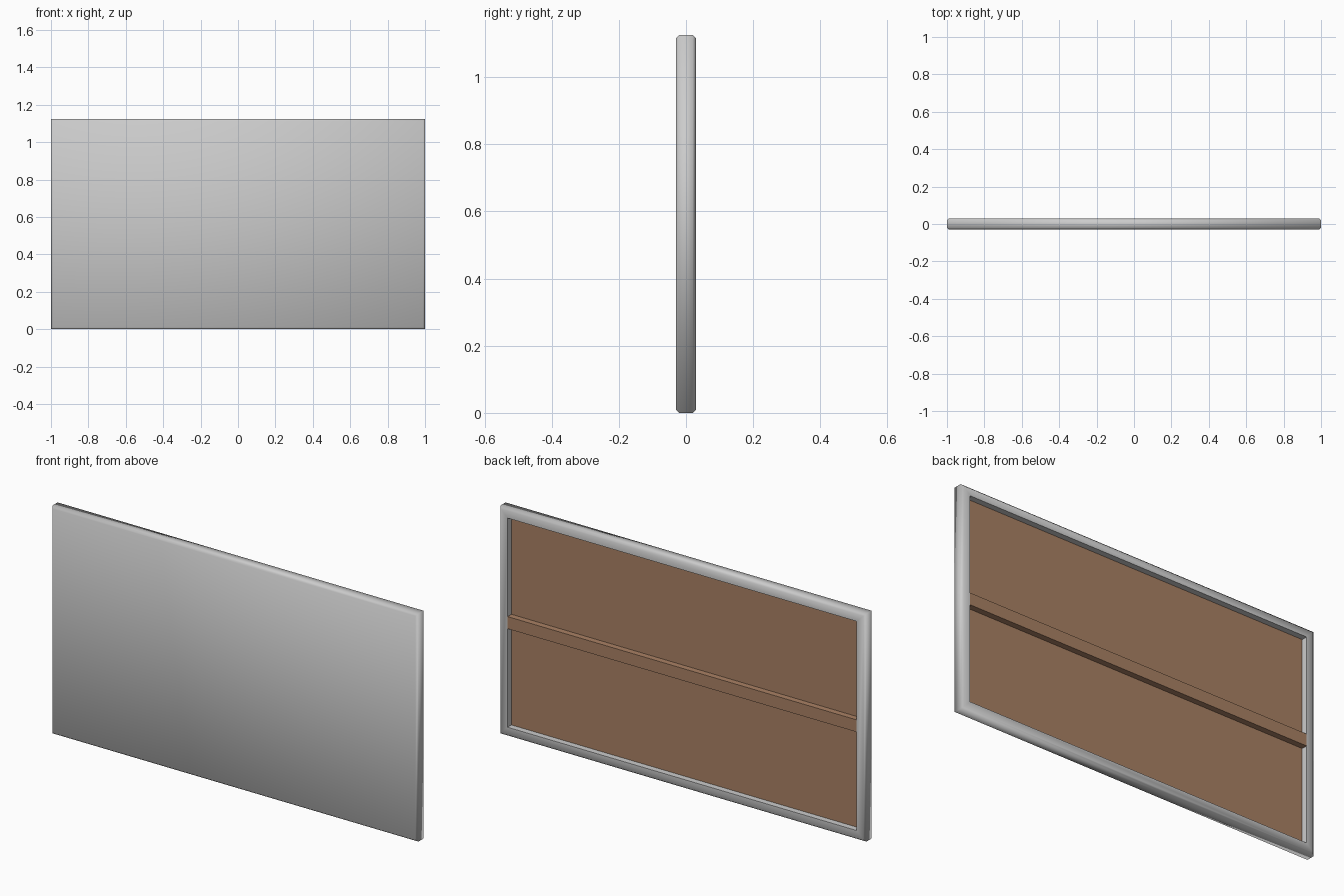
import bpy
import bmesh
import math

W, D, H = 2.0, 0.06, 1.125      # overall size
BEVEL = 0.01                    # chamfer on the front and back rims
RIM = 0.046                     # width of the back rim
FLOOR = 0.0                     # y of the recessed backing surface
SHEET = 0.005                   # thickness of the backing sheet

if "Cube" in bpy.data.objects:
    bpy.data.objects.remove(bpy.data.objects["Cube"], do_unlink=True)


def material(name, rgb):
    mat = bpy.data.materials.new(name)
    mat.use_nodes = True
    colour = (*rgb, 1.0)
    mat.diffuse_color = colour
    bsdf = next(n for n in mat.node_tree.nodes if n.type == 'BSDF_PRINCIPLED')
    bsdf.inputs["Base Color"].default_value = colour
    return mat


def finish(bm, name, mat):
    bmesh.ops.recalc_face_normals(bm, faces=bm.faces[:])
    mesh = bpy.data.meshes.new(name)
    bm.to_mesh(mesh)
    bm.free()
    mesh.materials.append(mat)
    obj = bpy.data.objects.new(name, mesh)
    bpy.context.collection.objects.link(obj)
    return obj


def box(name, size, centre, mat):
    bm = bmesh.new()
    bmesh.ops.create_cube(bm, size=1)
    bmesh.ops.scale(bm, vec=size, verts=bm.verts[:])
    bmesh.ops.translate(bm, vec=centre, verts=bm.verts[:])
    return finish(bm, name, mat)


grey = material("light grey", (0.6, 0.6, 0.6))
brown = material("wood brown", (0.40, 0.22, 0.128))

# Tray: rectangular rings (inset, y) from the front face round to the recess
profile = [
    (BEVEL, -D / 2), (0, -D / 2 + BEVEL), (0, D / 2 - BEVEL),
    (BEVEL, D / 2), (RIM, D / 2), (RIM, FLOOR - SHEET),
]
bm = bmesh.new()
rings = []
for inset, y in profile:
    x, low, high = W / 2 - inset, inset, H - inset
    corners = [(-x, low), (x, low), (x, high), (-x, high)]
    rings.append([bm.verts.new((cx, y, cz)) for cx, cz in corners])
for a, b in zip(rings, rings[1:]):
    for i in range(4):
        j = (i + 1) % 4
        bm.faces.new((a[i], a[j], b[j], b[i]))
bm.faces.new(rings[0])
bm.faces.new(rings[-1])
tray = finish(bm, "panel_tray", grey)

# Soft chamfers on the tray, crisp recess corners
bpy.ops.object.select_all(action='DESELECT')
tray.select_set(True)
bpy.context.view_layer.objects.active = tray
bpy.ops.object.shade_smooth_by_angle(angle=math.radians(65))

# Backing sheet and horizontal brace inside the recess
inner_w, inner_h = W - 2 * RIM, H - 2 * RIM
box("backing_sheet", (inner_w, SHEET, inner_h),
    (0, FLOOR - SHEET / 2, H / 2), brown)
brace_depth = D / 2 - FLOOR
box("cross_brace", (inner_w, brace_depth, 0.06),
    (0, FLOOR + brace_depth / 2, H / 2), brown)
